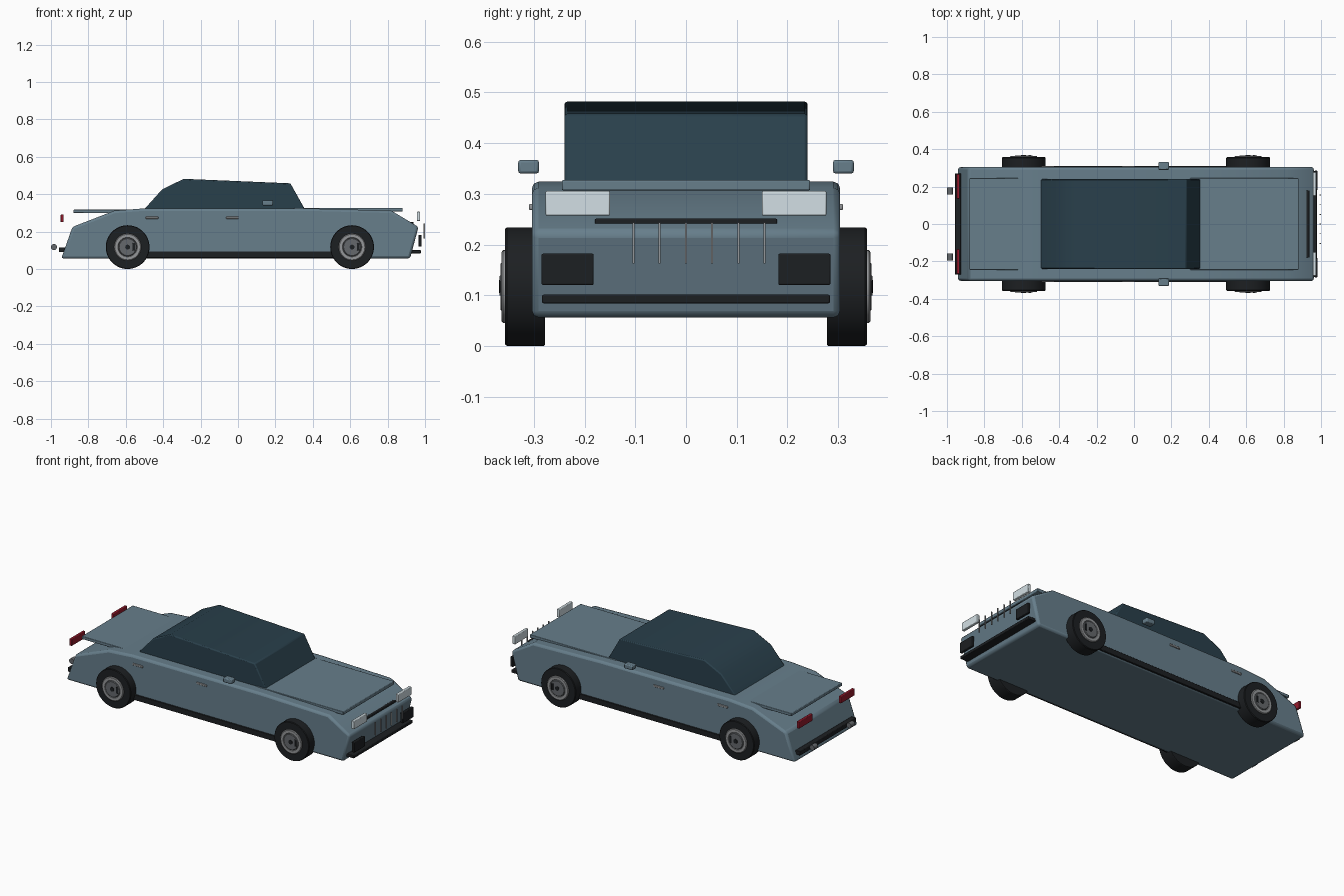
import bpy, bmesh, math
from mathutils import Matrix, Vector

if "Cube" in bpy.data.objects:
    bpy.data.objects.remove(bpy.data.objects["Cube"])


def material(name, rgb):
    m = bpy.data.materials.new(name)
    m.diffuse_color = (*rgb, 1)
    m.use_nodes = True
    m.node_tree.nodes["Principled BSDF"].inputs["Base Color"].default_value = m.diffuse_color
    return m


PAINT = material("paint", (0.135, 0.21, 0.26))
GLASS = material("dark_glass", (0.022, 0.05, 0.07))
BLACK = material("black_trim", (0.012, 0.014, 0.016))
STEEL = material("steel", (0.30, 0.31, 0.32))
DARK_STEEL = material("dark_steel", (0.13, 0.14, 0.15))
LAMP = material("lamp", (0.65, 0.74, 0.78))
RED = material("tail_red", (0.30, 0.01, 0.025))


def finish(name, bm, mat, bevel=0.0, segments=2):
    bmesh.ops.recalc_face_normals(bm, faces=bm.faces)
    mesh = bpy.data.meshes.new(name)
    bm.to_mesh(mesh)
    bm.free()
    ob = bpy.data.objects.new(name, mesh)
    bpy.context.collection.objects.link(ob)
    mesh.materials.append(mat)
    if bevel:
        mod = ob.modifiers.new("Bevel", 'BEVEL')
        mod.width, mod.segments = bevel, segments
        mod.limit_method, mod.angle_limit = 'ANGLE', math.radians(40)
    bpy.context.view_layer.objects.active = ob
    ob.select_set(True)
    bpy.ops.object.shade_smooth_by_angle(angle=math.radians(30))
    ob.select_set(False)
    return ob


def box(name, x, y, z, mat, bevel=0.003):
    """Box from (min, max) ranges."""
    bm = bmesh.new()
    bmesh.ops.create_cube(bm, size=1)
    for v in bm.verts:
        v.co = Vector([(r[0] + r[1]) / 2 + c * (r[1] - r[0]) for c, r in zip(v.co, (x, y, z))])
    return finish(name, bm, mat, bevel)


def slab(name, profile, half_width, mat, bevel):
    """Side profile (x, z) extruded across the car."""
    bm = bmesh.new()
    face = bm.faces.new([bm.verts.new((x, -half_width, z)) for x, z in profile])
    new = bmesh.ops.extrude_face_region(bm, geom=[face])["geom"]
    verts = [v for v in new if isinstance(v, bmesh.types.BMVert)]
    bmesh.ops.translate(bm, verts=verts, vec=(0, 2 * half_width, 0))
    return finish(name, bm, mat, bevel)


def lathe(name, rings, x, z, side, mat, sides=40):
    """Turned part on a y axis; rings are (radius, distance from the centreline)."""
    bm = bmesh.new()
    vs = [bm.verts.new((r, y, 0)) for r, y in rings]
    edges = [bm.edges.new(p) for p in zip(vs, vs[1:])]
    bmesh.ops.spin(bm, geom=vs + edges, cent=(0, 0, 0), axis=(0, 1, 0),
                   angle=math.tau, steps=sides, use_merge=True)
    bmesh.ops.remove_doubles(bm, verts=bm.verts, dist=1e-5)
    bmesh.ops.transform(bm, verts=bm.verts,
                        matrix=Matrix.Translation((x, 0, z)) @ Matrix.Diagonal((1, side, 1, 1)))
    return finish(name, bm, mat)


def span(a, b, side):
    return tuple(sorted((a * side, b * side)))


# Body shell, cabin and the two lids
slab("body", [(-0.945, 0.056), (0.92, 0.056), (0.965, 0.225), (0.82, 0.312), (0.36, 0.324),
              (-0.50, 0.324), (-0.66, 0.312), (-0.885, 0.225)], 0.304, PAINT, 0.013)
slab("cabin", [(-0.505, 0.315), (0.36, 0.315), (0.28, 0.458), (-0.29, 0.482), (-0.405, 0.426)],
     0.24, GLASS, 0.006)
box("hood", (0.30, 0.88), (-0.245, 0.245), (0.307, 0.327), PAINT)
box("boot_lid", (-0.88, -0.48), (-0.245, 0.245), (0.299, 0.317), PAINT)

# Nose: grille, bumper strip
box("grille_bar", (0.92, 0.938), (-0.18, 0.18), (0.237, 0.251), BLACK)
for i in range(6):
    y = -0.104 + i * 0.0518
    box("grille_slat", (0.993, 1.0), (y - 0.002, y + 0.002), (0.163, 0.243), STEEL, 0)
box("front_bumper", (0.925, 0.978), (-0.284, 0.284), (0.084, 0.101), BLACK)
box("rear_bumper", (-0.957, -0.925), (-0.27, 0.27), (0.090, 0.116), BLACK)

for s in (-1, 1):
    # Lamps, intakes and exhausts
    box("headlight", (0.956, 0.974), span(0.15, 0.277, s), (0.257, 0.306), LAMP)
    box("front_intake", (0.965, 0.982), span(0.182, 0.285, s), (0.12, 0.182), BLACK)
    box("tail_light", (-0.948, -0.932), span(0.135, 0.267, s), (0.25, 0.292), RED)
    lathe("exhaust", [(0, 0.159), (0.016, 0.159), (0.016, 0.195), (0, 0.195)],
          -0.984, 0.117, s, DARK_STEEL, 20)

    # Side trim
    box("side_sill", (-0.52, 0.52), span(0.29, 0.311, s), (0.06, 0.094), BLACK)
    box("wing_mirror", (0.13, 0.187), span(0.29, 0.331, s), (0.34, 0.367), PAINT, 0.005)
    for x in (-0.46, -0.03):
        box("door_handle", (x - 0.034, x + 0.034), span(0.298, 0.31, s), (0.268, 0.28), STEEL)

    # Wheels
    for x in (-0.59, 0.61):
        z = 0.117
        lathe("tire", [(0, 0.278), (0.115, 0.278), (0.117, 0.281), (0.117, 0.353),
                       (0.114, 0.357), (0, 0.357)], x, z, s, BLACK, 48)
        lathe("rim", [(0.05, 0.35), (0.072, 0.35), (0.072, 0.361), (0.068, 0.364),
                      (0.052, 0.364), (0.05, 0.361), (0.05, 0.35)], x, z, s, STEEL)
        lathe("wheel_disc", [(0, 0.35), (0.049, 0.35), (0.049, 0.363), (0.045, 0.366),
                             (0, 0.366)], x, z, s, DARK_STEEL)
        lathe("hub_cap", [(0, 0.35), (0.013, 0.35), (0.013, 0.369), (0, 0.369)],
              x, z, s, BLACK, 20)
        box("wheel_vent", (x + 0.026, x + 0.040), span(0.36, 0.368, s), (z - 0.018, z + 0.022),
            BLACK, 0.002)
